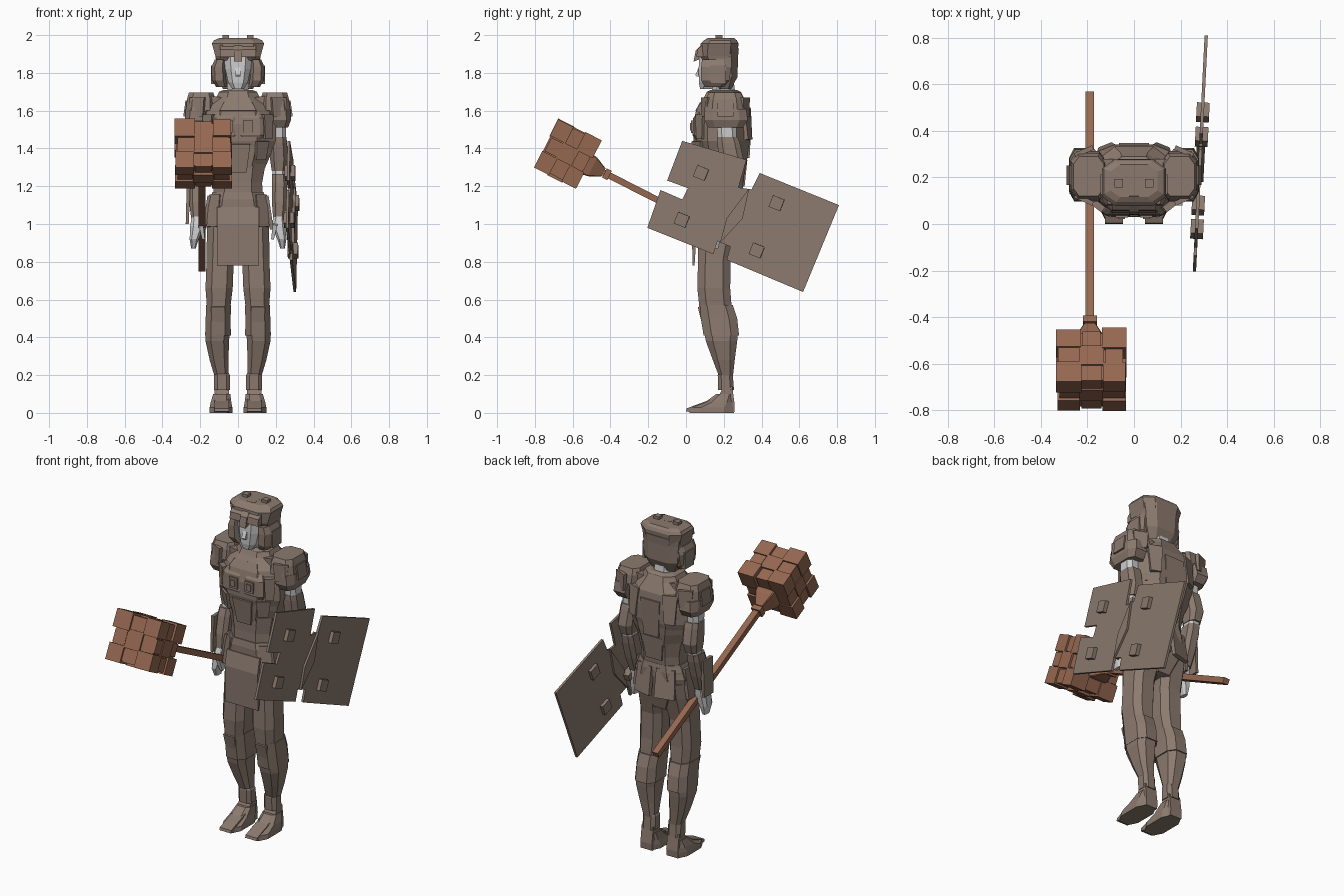
import bpy, bmesh, math, random
from mathutils import Vector, Matrix, Euler

random.seed(4)


def material(name, rgb):
    m = bpy.data.materials.new(name)
    m.diffuse_color = (*rgb, 1)
    return m


IRON = material("brown_iron", (0.26, 0.195, 0.158))
COPPER = material("copper", (0.30, 0.135, 0.08))


def finish(name, bm, mat, mirror):
    bmesh.ops.recalc_face_normals(bm, faces=bm.faces[:])
    me = bpy.data.meshes.new(name)
    bm.to_mesh(me)
    bm.free()
    ob = bpy.data.objects.new(name, me)
    bpy.context.collection.objects.link(ob)
    if mat:
        me.materials.append(mat)
    if mirror:
        ob.modifiers.new("mirror", "MIRROR")
    return ob


def loft(name, rings, mat=IRON, mirror=False, c=0.55):
    """Octagonal rings (z, x, y, half width, half depth) joined bottom to top."""
    bm = bmesh.new()
    loops = []
    for z, x, y, w, d in rings:
        pts = [(1, -c), (1, c), (c, 1), (-c, 1), (-1, c), (-1, -c), (-c, -1), (c, -1)]
        loops.append([bm.verts.new((x + a * w, y + b * d, z)) for a, b in pts])
    for lo, hi in zip(loops, loops[1:]):
        for i in range(8):
            j = (i + 1) % 8
            bm.faces.new((lo[i], lo[j], hi[j], hi[i]))
    bm.faces.new(loops[0])
    bm.faces.new(loops[-1])
    return finish(name, bm, mat, mirror)


def prism(name, poly, x0, x1, mat=IRON, mirror=False, shear=0):
    """Side profile of (y, z) points spread from x0 to x1."""
    bm = bmesh.new()
    a, b = [[bm.verts.new((x + shear * (y - 0.3), y, z)) for y, z in poly] for x in (x0, x1)]
    bm.faces.new(a)
    bm.faces.new(b)
    for i in range(len(poly)):
        j = (i + 1) % len(poly)
        bm.faces.new((a[i], a[j], b[j], b[i]))
    return finish(name, bm, mat, mirror)


def box(name, loc, size, rot=(0, 0, 0), mat=IRON, mirror=False, taper=1):
    """Block turned by degrees; taper scales the bottom width."""
    bm = bmesh.new()
    bmesh.ops.create_cube(bm, size=1)
    for v in bm.verts:
        k = taper if v.co.z < 0 else 1
        v.co = Vector((v.co.x * size[0] * k, v.co.y * size[1], v.co.z * size[2]))
    r = Euler([math.radians(a) for a in rot]).to_matrix().to_4x4()
    bm.transform(Matrix.Translation(loc) @ r)
    return finish(name, bm, mat, mirror)


# Legs, from sole to hip
prism("foot", [(.0, .008), (.004, .024), (.06, .045), (.17, .085), (.2, .14), (.245, .14), (.258, .04),
               (.255, 0), (.05, 0)], .048, .125, mirror=True)
loft("foot_side", [(0, .09, .135, .06, .118), (.028, .09, .14, .06, .115), (.055, .09, .175, .055, .075),
                   (.10, .086, .205, .045, .045)], mirror=True)
loft("ankle_cuff", [(.12, .085, .212, .042, .042), (.20, .085, .208, .042, .04),
                    (.21, .085, .208, .036, .036)], mirror=True)
loft("greave", [(.19, .087, .212, .036, .036), (.28, .1, .2, .05, .058), (.38, .11, .188, .062, .083),
                (.44, .107, .185, .066, .092)], mirror=True)
loft("knee", [(.41, .106, .187, .068, .094), (.5, .105, .175, .066, .096), (.57, .103, .16, .066, .088)],
     mirror=True)
box("knee_plate", (.106, .09, .5), (.075, .025, .13), (14, 0, 0), mirror=True, taper=.8)
loft("thigh", [(.54, .103, .158, .06, .085), (.66, .1, .147, .072, .087), (.82, .094, .15, .072, .086),
               (.97, .085, .17, .08, .105), (1.06, .08, .18, .08, .11)], mirror=True)

# Pelvis, belt and hanging skirt plates
loft("pelvis", [(.88, 0, .175, .07, .08), (.99, 0, .175, .15, .11), (1.09, 0, .18, .165, .125),
                (1.17, 0, .182, .135, .118)])
loft("belt", [(1.09, 0, .18, .155, .125), (1.13, 0, .18, .15, .126), (1.17, 0, .18, .134, .12)])
prism("front_apron", [(.05, 1.09), (.03, 1.0), (.035, .78), (.045, .78), (.06, 1.0), (.09, 1.09)], -.11, .11)
box("hip_plate", (.165, .17, 1.06), (.022, .14, .18), (0, -9, 0), mirror=True, taper=.9)
box("front_hip_plate", (.125, .085, 1.07), (.07, .022, .17), (-8, 0, 38), mirror=True)
box("back_hip_plate", (.07, .298, 1.06), (.11, .022, .17), (8, 0, -14), mirror=True, taper=1.1)

# Torso
loft("belly", [(1.13, 0, .18, .13, .115), (1.22, 0, .185, .128, .118), (1.34, 0, .19, .15, .128)])
loft("ribs", [(1.29, 0, .19, .14, .125), (1.37, 0, .19, .175, .138), (1.43, 0, .19, .19, .145)], c=.5)
loft("chest", [(1.40, 0, .19, .185, .14), (1.44, 0, .19, .2, .15), (1.53, 0, .19, .2, .152),
               (1.61, 0, .195, .175, .14), (1.67, 0, .2, .115, .105), (1.70, 0, .2, .1, .09)], c=.5)
loft("collar", [(1.65, 0, .205, .11, .095), (1.70, 0, .2, .1, .088), (1.71, 0, .2, .075, .07)])
loft("breast_plate", [(1.44, .065, .075, .055, .025), (1.47, .07, .07, .068, .035),
                      (1.56, .07, .075, .065, .037), (1.60, .06, .095, .05, .03)], mirror=True, c=.7)
box("breast_side_plate", (.155, .08, 1.515), (.06, .03, .13), (0, 0, 38), mirror=True, taper=.8)
box("chest_square", (.053, .04, 1.515), (.055, .025, .065), mirror=True)
box("chest_square_stud", (.053, .031, 1.515), (.03, .02, .038), mirror=True)
box("upper_chest_band", (0, .075, 1.615), (.15, .03, .05), (-28, 0, 0), taper=1.3)
box("rib_plate", (.12, .07, 1.39), (.08, .03, .1), (10, 0, 35), mirror=True, taper=.75)
box("stomach_plate", (0, .06, 1.35), (.13, .03, .15), (8, 0, 0), taper=.7)
box("back_plate", (0, .325, 1.46), (.13, .035, .22), (-3, 0, 0), taper=.75)
box("shoulder_blade", (.115, .315, 1.53), (.085, .04, .17), (5, 0, -22), mirror=True, taper=.7)
box("lower_back_plate", (0, .305, 1.27), (.14, .025, .14), (-6, 0, 0), taper=.75)

# Layered angular shoulder guards
loft("shoulder_guard_top", [(1.60, .198, .205, .078, .108), (1.66, .195, .205, .075, .1),
                            (1.695, .195, .205, .065, .085)], mirror=True, c=.62)
loft("shoulder_guard_low", [(1.51, .215, .21, .05, .09), (1.55, .22, .212, .06, .115),
                            (1.61, .21, .21, .068, .11)], mirror=True, c=.62)
box("shoulder_square", (.27, .21, 1.61), (.028, .085, .085), (0, -8, 0), mirror=True)
for name, y, turn_z in (("front", .105, 24), ("back", .312, -24)):
    box(f"shoulder_flank_{name}", (.215, y, 1.62), (.085, .02, .1), (0, 0, turn_z), mirror=True, taper=.8)
box("shoulder_bridge", (.125, .2, 1.65), (.09, .16, .05), (0, -8, 0), mirror=True)

# Arms
loft("upper_arm", [(1.38, .215, .22, .04, .048), (1.55, .21, .215, .045, .053)], None, True)
loft("elbow_guard", [(1.28, .217, .235, .038, .05), (1.34, .217, .24, .047, .065),
                     (1.43, .213, .225, .047, .06), (1.46, .212, .22, .044, .055)], mirror=True)
loft("elbow", [(1.22, .217, .22, .034, .045), (1.31, .217, .235, .034, .045)], None, True)
loft("forearm_guard", [(1.03, .217, .165, .031, .04), (1.12, .219, .185, .04, .053),
                       (1.22, .22, .21, .041, .057), (1.265, .219, .222, .038, .052)], mirror=True)
box("cuff_plate", (-.265, .175, 1.11), (.02, .09, .22), (0, 2, 0), taper=.8)
loft("hand", [(.87, .236, .145, .012, .025), (.92, .232, .14, .024, .042), (.99, .215, .148, .038, .045),
              (1.05, .217, .165, .027, .034)], None, True)
box("thumb", (.19, .105, .96), (.025, .03, .08), (15, 10, 0), None, True, .6)

# Head and helmet
loft("neck", [(1.66, 0, .205, .058, .06), (1.78, 0, .19, .055, .06)], None)
loft("face", [(1.715, 0, .115, .03, .04), (1.75, 0, .13, .052, .062), (1.82, 0, .14, .068, .073),
              (1.90, 0, .15, .075, .08)], None)
prism("nose", [(.075, 1.845), (.05, 1.79), (.055, 1.782), (.08, 1.782)], -.012, .012, None)
loft("helmet_back", [(1.715, 0, .205, .08, .035), (1.78, 0, .205, .112, .068),
                     (1.88, 0, .2, .118, .075), (1.93, 0, .19, .125, .09)])
loft("helmet_crown", [(1.865, 0, .175, .115, .085), (1.89, 0, .172, .12, .1), (1.955, 0, .178, .138, .1),
                      (1.972, 0, .182, .128, .088), (1.984, 0, .185, .1, .07)], c=.6)
prism("helmet_brow", [(.055, 1.885), (.06, 1.925), (.12, 1.975), (.16, 1.975), (.14, 1.88)], .012, .095,
      mirror=True)
prism("brow_peak", [(.04, 1.86), (.052, 1.92), (.12, 1.985), (.18, 1.985), (.15, 1.9)], -.022, .022)
loft("cheek_guard", [(1.725, .085, .15, .03, .05), (1.76, .1, .155, .038, .075),
                     (1.83, .103, .16, .038, .08), (1.87, .095, .16, .028, .075)], mirror=True)
box("ear_plate", (.13, .17, 1.79), (.026, .085, .1), mirror=True)
box("helmet_stud", (.065, .175, 1.983), (.036, .036, .035), mirror=True)

# Shield with edge notches, studs through both faces and a raised spine
outline = [(-.02, 1.44), (.32, 1.34), (.278, 1.193), (.347, 1.183), (.39, 1.27), (.81, 1.10), (.62, .64),
           (.215, .81), (.235, .88), (.167, .91), (.145, .84), (-.205, .98), (-.135, 1.18),
           (-.02, 1.13), (.01, 1.19), (-.10, 1.23)]
prism("shield", outline, .278, .292, shear=.05)
for i, (y, z) in enumerate([(.08, 1.27), (.48, 1.11), (.375, .86), (-.022, 1.022)]):
    box(f"shield_stud_{i}", (.287 + .05 * (y - .3), y, z), (.055, .065, .065), (-22, 0, -3))
leaf = [(.335, 1.19), (.30, 1.03), (.18, .90), (.215, 1.03)]
prism("shield_spine", leaf, .268, .304, shear=.05)
box("shield_grip", (.255, .17, 1.0), (.05, .1, .04), (-22, 0, 0))

# War hammer: tilted about x, local y runs along the handle away from the head
TILT = 27
turn = Euler((math.radians(-TILT), 0, 0)).to_matrix()
centre = Vector((-.183, -.628, 1.37))


def hammer_box(name, p, size):
    box(name, centre + turn @ Vector(p), size, (-TILT, 0, 0), COPPER)


hammer_box("hammer_handle", (-.007, .71, 0), (.038, 1.25, .034))
hammer_box("handle_collar", (-.007, .235, 0), (.06, .03, .055))
neck = loft("hammer_neck", [(.12, -.007, 0, .06, .06), (.15, -.007, 0, .055, .055),
                            (.215, -.007, 0, .024, .024)], COPPER, c=.9)
neck.data.transform(Matrix.Translation(centre) @ turn.to_4x4() @ Matrix.Rotation(-math.pi / 2, 4, "X"))
hammer_box("hammer_core", (0, 0, 0), (.265, .225, .25))
for i in (-1, 0, 1):
    for j in (-1, 0, 1):
        for k in (-1, 0, 1):
            if (i, j, k) == (0, 0, 0):
                continue
            bump = .012 if (i + j + k) % 2 else -.006
            s = [n + bump + random.uniform(-.008, .008) for n in (.09, .078, .088)]
            hammer_box("hammer_block", (i * .098, j * .081, k * .094), s)
